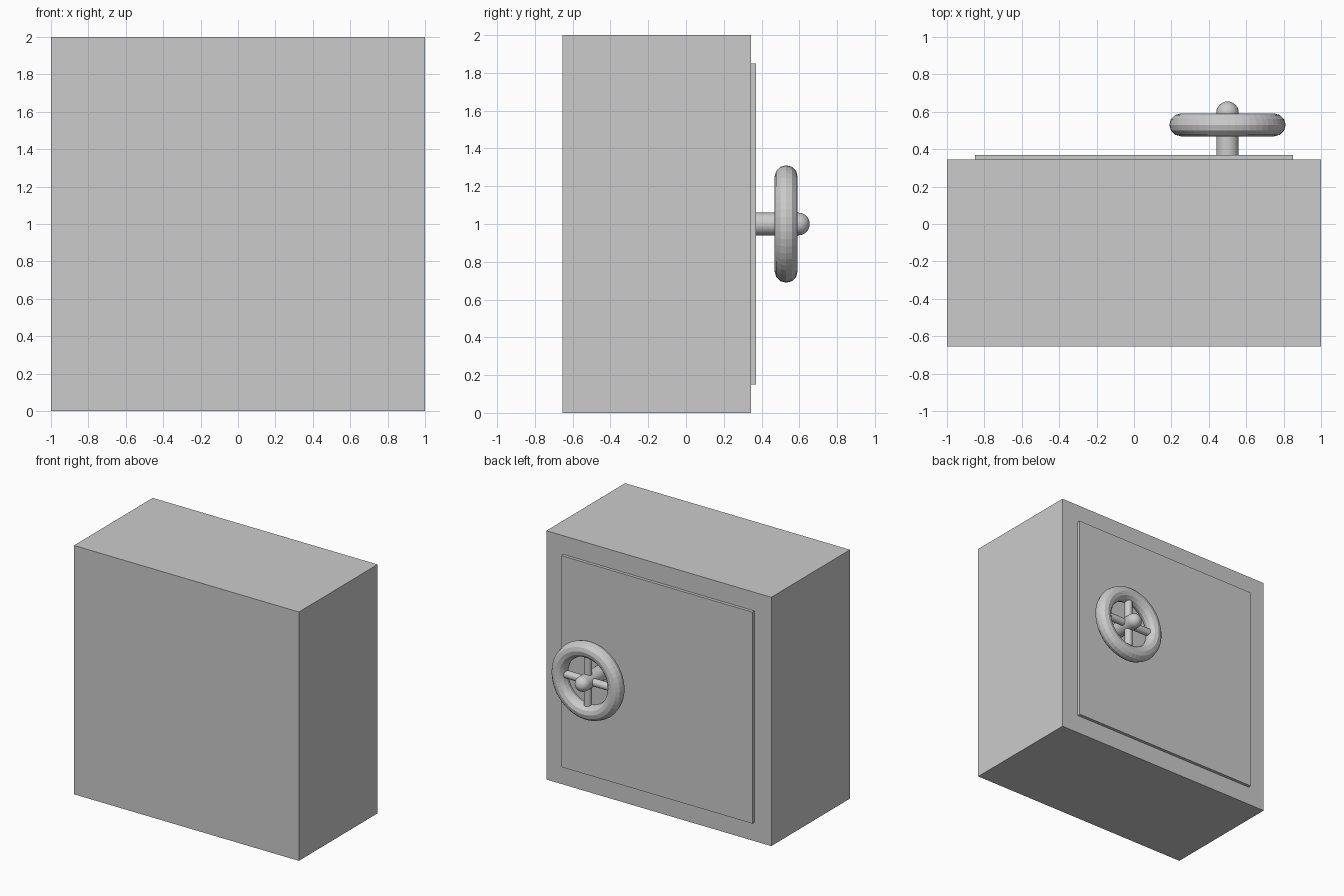
import bpy
from math import pi

if "Cube" in bpy.data.objects:
    bpy.data.objects.remove(bpy.data.objects["Cube"])

WHEEL = (0.5, 0.53, 1.0)   # handwheel centre


def box(name, lo, hi):
    centre = [(a + b) / 2 for a, b in zip(lo, hi)]
    bpy.ops.mesh.primitive_cube_add(size=1, location=centre)
    ob = bpy.context.object
    ob.name = name
    ob.scale = [b - a for a, b in zip(lo, hi)]
    bpy.ops.object.transform_apply(location=False, rotation=False, scale=True)
    return ob


def rod(name, radius, length, location, rotation):
    bpy.ops.mesh.primitive_cylinder_add(vertices=32, radius=radius, depth=length,
                                        location=location, rotation=rotation)
    ob = bpy.context.object
    ob.name = name
    bpy.ops.object.shade_smooth_by_angle()
    return ob


# Safe body and raised door panel
box("safe_body", (-1, -0.655, 0), (1, 0.345, 2))
box("door_panel", (-0.85, 0.335, 0.15), (0.85, 0.37, 1.85))

# Handwheel rim, axis along y
bpy.ops.mesh.primitive_torus_add(major_segments=48, minor_segments=12,
                                 major_radius=0.25, minor_radius=0.061,
                                 location=WHEEL, rotation=(pi / 2, 0, 0))
bpy.context.object.name = "wheel_rim"

# Shaft from door to hub, and crossed spokes
rod("wheel_shaft", 0.06, 0.245, (0.5, 0.4725, 1.0), (pi / 2, 0, 0))
rod("spoke_vertical", 0.03, 0.46, WHEEL, (0, 0, 0))
rod("spoke_horizontal", 0.03, 0.46, WHEEL, (0, pi / 2, 0))

# Round hub cap
bpy.ops.mesh.primitive_uv_sphere_add(segments=32, ring_count=16, radius=0.06,
                                     location=(0.5, 0.595, 1.0), rotation=(pi / 2, 0, 0))
bpy.context.object.name = "hub_cap"
bpy.ops.object.shade_smooth_by_angle()
